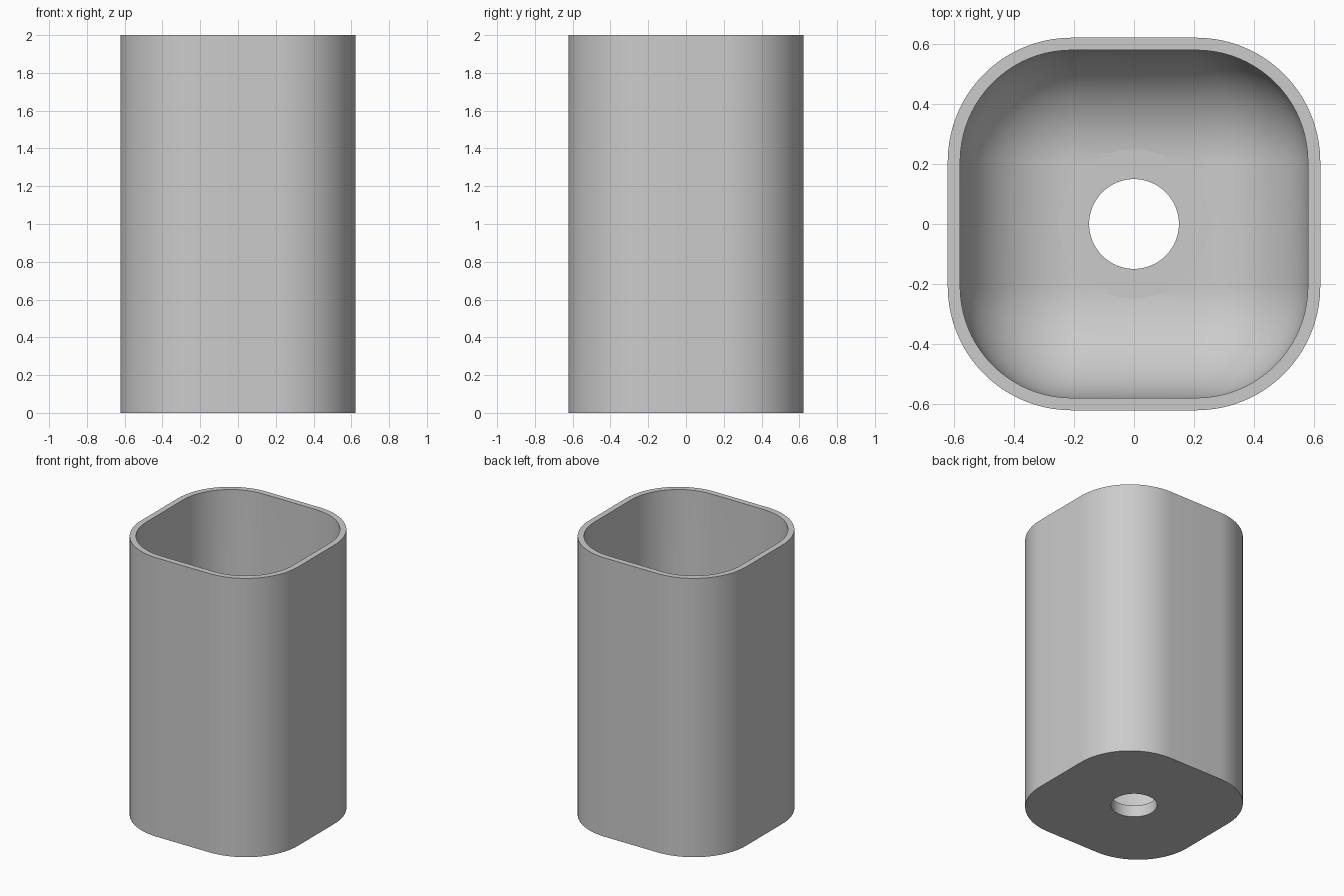
import bpy, bmesh
from math import sin, cos, pi

cube = bpy.data.objects.get("Cube")
if cube:
    bpy.data.objects.remove(cube)

HEIGHT = 2.0
FLAT = 0.2085        # half length of each straight side
OUTER_R = 0.414      # outer corner radius
INNER_R = 0.3725     # inner corner and floor fillet radius
FLOOR = 0.083        # floor thickness
STEPS = 20           # segments per quarter turn

grey = bpy.data.materials.new("plain grey")
grey.use_nodes = True
colour = (0.6, 0.6, 0.6, 1)
grey.diffuse_color = colour
grey.node_tree.nodes["Principled BSDF"].inputs["Base Color"].default_value = colour


def loft(name, flat, levels):
    """Stack rounded-square rings, each given as (corner radius, height)."""
    bm = bmesh.new()
    rings = []
    for radius, z in levels:
        ring = []
        for quarter in range(4):
            sx = 1 if quarter in (0, 3) else -1
            sy = 1 if quarter < 2 else -1
            for i in range(STEPS + 1):
                a = (quarter + i / STEPS) * pi / 2
                ring.append(bm.verts.new((sx * flat + radius * cos(a),
                                          sy * flat + radius * sin(a), z)))
        rings.append(ring)
    for low, high in zip(rings, rings[1:]):
        for i in range(len(low)):
            j = (i + 1) % len(low)
            bm.faces.new((low[i], low[j], high[j], high[i]))
    bm.faces.new(rings[0][::-1])
    bm.faces.new(rings[-1])
    bmesh.ops.remove_doubles(bm, verts=bm.verts, dist=1e-5)
    bmesh.ops.recalc_face_normals(bm, faces=bm.faces)
    mesh = bpy.data.meshes.new(name)
    bm.to_mesh(mesh)
    bm.free()
    mesh.materials.append(grey)
    obj = bpy.data.objects.new(name, mesh)
    bpy.context.collection.objects.link(obj)
    return obj


def cut(target, cutter):
    cutter.hide_render = True
    mod = target.modifiers.new("cut", "BOOLEAN")
    mod.operation = "DIFFERENCE"
    mod.solver = "EXACT"
    mod.object = cutter
    bpy.context.view_layer.objects.active = target
    bpy.ops.object.modifier_apply(modifier=mod.name)
    bpy.data.objects.remove(cutter)


# Outer body
cup = loft("cup_body", FLAT, [(OUTER_R, 0), (OUTER_R, HEIGHT)])

# Cavity with rounded floor edges
fillet = [(INNER_R * sin(i / STEPS * pi / 2),
           FLOOR + INNER_R * (1 - cos(i / STEPS * pi / 2)))
          for i in range(STEPS + 1)]
cut(cup, loft("cavity_cutter", FLAT, fillet + [(INNER_R, HEIGHT + 0.2)]))

# Level seat around the drain, then the drain hole
cut(cup, loft("seat_cutter", 0, [(0.249, FLOOR), (0.249, 0.4)]))
cut(cup, loft("drain_cutter", 0, [(0.15, -0.2), (0.15, 0.4)]))

# Smooth walls with crisp rims
bpy.ops.object.select_all(action="DESELECT")
cup.select_set(True)
bpy.context.view_layer.objects.active = cup
bpy.ops.object.shade_smooth_by_angle(angle=pi / 6)
